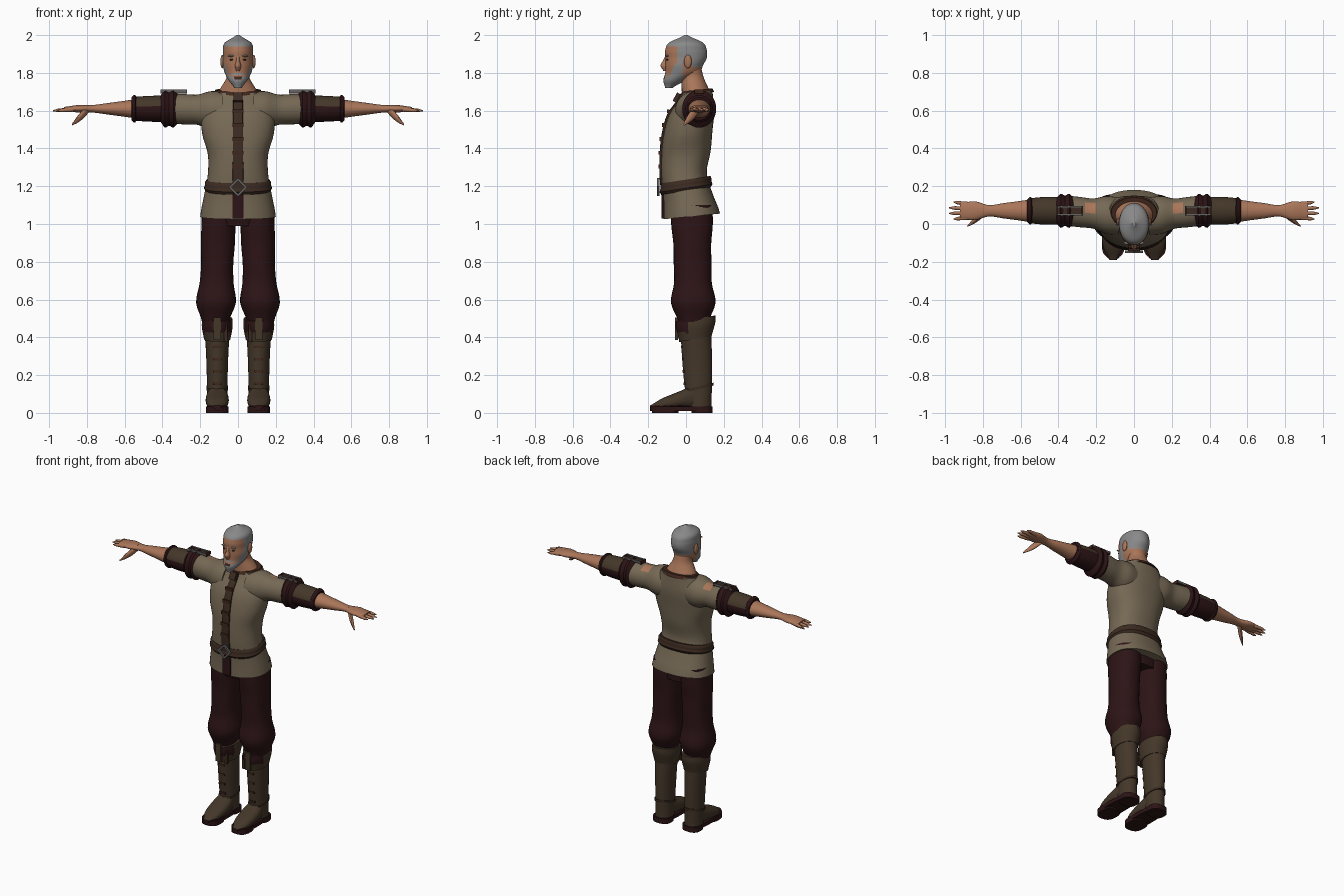
import bpy, bmesh, math
from mathutils import Matrix, Vector

old = bpy.data.objects.get("Cube")
if old:
    bpy.data.objects.remove(old, do_unlink=True)


def material(name, *colour):
    made = bpy.data.materials.new(name)
    made.use_nodes = True
    made.diffuse_color = (*colour, 1)
    shader = made.node_tree.nodes["Principled BSDF"]
    shader.inputs["Base Color"].default_value = (*colour, 1)
    return made


SKIN = material("tan skin", .4, .18, .1)
HAIR = material("grey hair", .25, .25, .25)
CLOTH = material("tan cloth", .18, .14, .09)
MAROON = material("dark maroon", .026, .007, .008)
LEATHER = material("boot leather", .058, .038, .022)
BELT = material("belt leather", .045, .024, .015)
METAL = material("dull metal", .13, .13, .13)
DARK = material("dark brown", .05, .02, .012)


def finish(name, bm, materials, rule=None, mirror=False):
    bmesh.ops.recalc_face_normals(bm, faces=bm.faces)
    bm.normal_update()
    if rule:
        for face in bm.faces:
            face.material_index = rule(face.calc_center_median(), face.normal)
    mesh = bpy.data.meshes.new(name)
    bm.to_mesh(mesh)
    bm.free()
    for used in materials:
        mesh.materials.append(used)
    mesh.shade_smooth()
    mesh.set_sharp_from_angle(angle=math.radians(40))
    part = bpy.data.objects.new(name, mesh)
    bpy.context.collection.objects.link(part)
    if mirror:
        part.modifiers.new("Mirror", 'MIRROR').use_mirror_merge = False


def sample(values, t):
    """Smooth curve through evenly spaced values, for t from start to end."""
    last = len(values) - 1
    i = min(int(t * last), max(last - 1, 0))
    s = t * last - i
    a, b, c, d = [values[max(0, min(last, i + k))] for k in (-1, 0, 1, 2)]
    return b + s / 2 * (c - a + s * (2 * a - 5 * b + 4 * c - d + s * (3 * (b - c) + d - a)))


def loft(name, materials, start, end, wide, deep=None, shift=(0,), axis=2, tilt=0,
         steps=24, sides=32, square=2, rule=None, mirror=False):
    """Rounded sections along a line; wide and deep are radii spaced evenly along it."""
    bm = bmesh.new()
    across, up = [k for k in range(3) if k != axis]
    loops = []
    for step in range(steps + 1):
        t = step / steps
        loop = []
        for side in range(sides):
            angle = math.tau * side / sides
            u, v = [math.copysign(abs(w) ** (2 / square), w) for w in (math.cos(angle), math.sin(angle))]
            v *= sample(deep or wide, t)
            point = Vector(start).lerp(Vector(end), t)
            point[across] += u * sample(wide, t)
            point[up] += v + sample(shift, t)
            point[axis] += tilt * v
            loop.append(bm.verts.new(point))
        loops.append(loop)
    for low, high in zip(loops, loops[1:]):
        for i in range(sides):
            bm.faces.new((low[i - 1], low[i], high[i], high[i - 1]))
    bm.faces.new(loops[0])
    bm.faces.new(loops[-1])
    finish(name, bm, materials, rule, mirror)


def box(name, paint, place, size, mirror=False, turn=0, axis='Y'):
    bm = bmesh.new()
    matrix = Matrix.Translation(place) @ Matrix.Rotation(turn, 4, axis) @ Matrix.Diagonal((*size, 1))
    bmesh.ops.create_cube(bm, size=1, matrix=matrix)
    finish(name, bm, [paint], mirror=mirror)


def ball(name, paint, place, radii):
    bm = bmesh.new()
    matrix = Matrix.Translation(place) @ Matrix.Diagonal((*radii, 1))
    bmesh.ops.create_uvsphere(bm, u_segments=20, v_segments=12, radius=1, matrix=matrix)
    finish(name, bm, [paint], mirror=True)


def middle(z, y=0):
    return 0, y, z


def arm(x):
    return x, .07, 1.61


def leg(z, y=.05):
    return .11, y, z


# Head: skin with cropped hair and beard chosen by region
def head_colour(centre, normal):
    x, y, z = abs(centre.x), centre.y, centre.z
    if y > -.015:
        return int(z > (1.83 if y > .03 else 1.88))
    if z > 1.94 or (y > -.045 and z > 1.86):
        return 1
    if x < .02 and abs(z - 1.773) < .006:
        return 2
    moustache = x < .036 and abs(z - 1.795) < .007
    return int(moustache or z < 1.78 + max(0, x - .045) * 2.6)


loft("head", [SKIN, HAIR, DARK], middle(1.72), middle(2),
     wide=(.02, .05, .07, .08, .08, .08, .07, .01),
     deep=(.02, .06, .09, .1, .11, .11, .09, .01),
     shift=(-.09, -.06, -.02, -.01, 0, 0, 0, 0), steps=56, sides=72, rule=head_colour)
loft("nose", [SKIN], middle(1.81, -.11), middle(1.89, -.1),
     wide=(.01, .017, .01, .01), deep=(.01, .028, .02, .01), sides=16)
ball("ears", SKIN, (.083, .01, 1.86), (.01, .02, .036))
ball("eyes", DARK, (.032, -.098, 1.87), (.013, .007, .005))
ball("eyebrows", HAIR, (.034, -.1, 1.89), (.02, .008, .005))
loft("neck", [SKIN], middle(1.67, .06), middle(1.83, .02),
     wide=(.12, .09, .06, .06), deep=(.08, .07, .06, .06))

# Tunic body, flared at the hem
hem, collar = 1.04, 1.7
body_deep = (.15, .13, .12, .13, .13, .12, .08)
body_shift = (.03, .01, -.01, 0, .01, .03, .06)
front = [shift - deep for shift, deep in zip(body_shift, body_deep)]
loft("tunic_body", [CLOTH], middle(hem), middle(collar),
     wide=(.2, .18, .16, .16, .19, .19, .13), deep=body_deep, shift=body_shift,
     tilt=.1, sides=48, square=2.3)
loft("collar_trim", [DARK], middle(collar - .01, .06), middle(collar + .01, .06),
     wide=(.13, .12), deep=(.09, .08), tilt=.1, steps=2)
loft("sleeves", [CLOTH, SKIN], (.08, .04, 1.6), arm(.35), wide=(.1, .1, .08, .08, .08),
     axis=0, mirror=True,
     rule=lambda c, n: int(abs(c.x - .23) < .025 and n.z > .7 and c.y > .06))

# Front placket with clasps, ending in a tab below the belt
loft("front_placket", [BELT, MAROON], middle(hem - .01), middle(collar - .01),
     wide=(.03, .025), deep=(.01,), shift=front, sides=16, square=5,
     rule=lambda c, n: int(c.z < 1.17))
for clasp in range(5):
    t = .4 + clasp / 9
    z = hem + t * (collar - hem)
    box("placket_clasp", DARK, middle(z, sample(front, t) - .008), (.056, .015, .02))
box("collar_clasp", BELT, middle(1.67, -.05), (.045, .02, .05), turn=-.5, axis='X')

# Belt with a diamond buckle
loft("belt", [BELT], middle(1.175), middle(1.235), wide=(.17, .18, .175, .175, .165),
     deep=(.13, .14, .135, .135, .13), tilt=.15, steps=8, sides=48, square=2.3)
for sx in (-1, 1):
    for sz in (-1, 1):
        box("buckle_bar", METAL, (sx * .021, -.147, 1.195 + sz * .021),
            (.064, .012, .011), turn=sx * sz * math.pi / 4)

# Arms: gathered cuffs, bracers, forearms and hands
loft("upper_cuffs", [MAROON], arm(.32), arm(.41), wide=(.07, .09, .08, .09, .07),
     deep=(.08, .1, .09, .1, .07), axis=0, steps=12, mirror=True)
loft("bracers", [LEATHER, MAROON], arm(.39), arm(.56), wide=(.073, .073, .066),
     deep=(.07, .068, .063), axis=0, mirror=True, rule=lambda c, n: int(n.z < .25))
loft("bracer_edges", [MAROON], arm(.535), arm(.565), wide=(.06, .073, .07, .06),
     axis=0, steps=6, mirror=True)
loft("forearms", [SKIN], arm(.54), arm(.92), wide=(.06, .05, .04, .03, .05, .04),
     deep=(.05, .04, .03, .02, .02, .01), axis=0, mirror=True)
for finger in range(4):
    tip = .98 if finger in (1, 2) else .955
    loft("finger", [SKIN], (.87, .035 + finger * .023, 1.607), (tip, .026 + finger * .03, 1.6),
         wide=(.012, .012, .01, .009, .003), axis=0, sides=12, mirror=True)
loft("thumbs", [SKIN], (.79, .06, 1.61), (.88, -.01, 1.525),
     wide=(.015, .018, .014, .005), deep=(.02, .024, .018, .005), axis=0, sides=12, mirror=True)

# Shoulder straps with open buckle frames
box("shoulder_straps", BELT, (.34, .07, 1.698), (.13, .036, .012), True)
for side in (-1, 1):
    box("shoulder_frame_side", METAL, (.34, .07 + side * .021, 1.704), (.14, .008, .014), True)
    box("shoulder_frame_end", DARK, (.34 + side * .066, .07, 1.702), (.01, .05, .02), True)

# Trousers, gathered below the knee
loft("trouser_seat", [MAROON], middle(.99, .03), middle(1.15, .01), wide=(.13, .18, .17),
     deep=(.1, .11, .11), square=2.3)
loft("trouser_legs", [MAROON], (.1, .03, 1.1), (.12, .04, .48),
     wide=(.09, .09, .09, .085, .09, .105, .07), deep=(.11, .11, .1, .1, .1, .118, .08),
     square=2.2, mirror=True)

# Boots: shaft, folded cuff, foot, sole and straps
loft("boot_shafts", [LEATHER], leg(.48), leg(.03, .07), wide=(.07, .06, .055, .055),
     deep=(.08, .08, .075, .065), mirror=True)
loft("boot_cuffs", [LEATHER, MAROON], leg(.5), leg(.39), wide=(.08, .082, .077, .07),
     deep=(.105, .105, .095, .085), tilt=.15, steps=9, mirror=True,
     rule=lambda c, n: int(c.z > .425 and n.y < -.3 and abs(n.x) > .35))
loft("boot_feet", [LEATHER, MAROON], leg(.03, -.19), leg(.09, .05),
     wide=(.02, .05, .06, .06, .05), deep=(.01, .03, .04, .05, .07), axis=1, square=2.3,
     mirror=True, rule=lambda c, n: int(c.z < .04))
for part, z, y, length in (("soles", .01, -.03, .16), ("toe_pads", 0, -.11, .07), ("heels", 0, .085, .055)):
    loft("boot_" + part, [MAROON], leg(z, y), leg(.035, y), wide=(.06,), deep=(length,),
         steps=1, square=2.6, mirror=True)
for strap in range(4):
    box("boot_strap", DARK, leg(.35 - strap * .065, -.02 + strap * .004), (.045, .012, .013), True)
loft("ankle_bands", [BELT], leg(.125, .065), leg(.14, .065), wide=(.058,), deep=(.08,),
     tilt=.25, steps=1, mirror=True)
box("cuff_tabs", LEATHER, leg(.445, -.05), (.038, .014, .12), True)
box("cuff_ties", BELT, (.065, -.03, .42), (.02, .014, .09), True)
